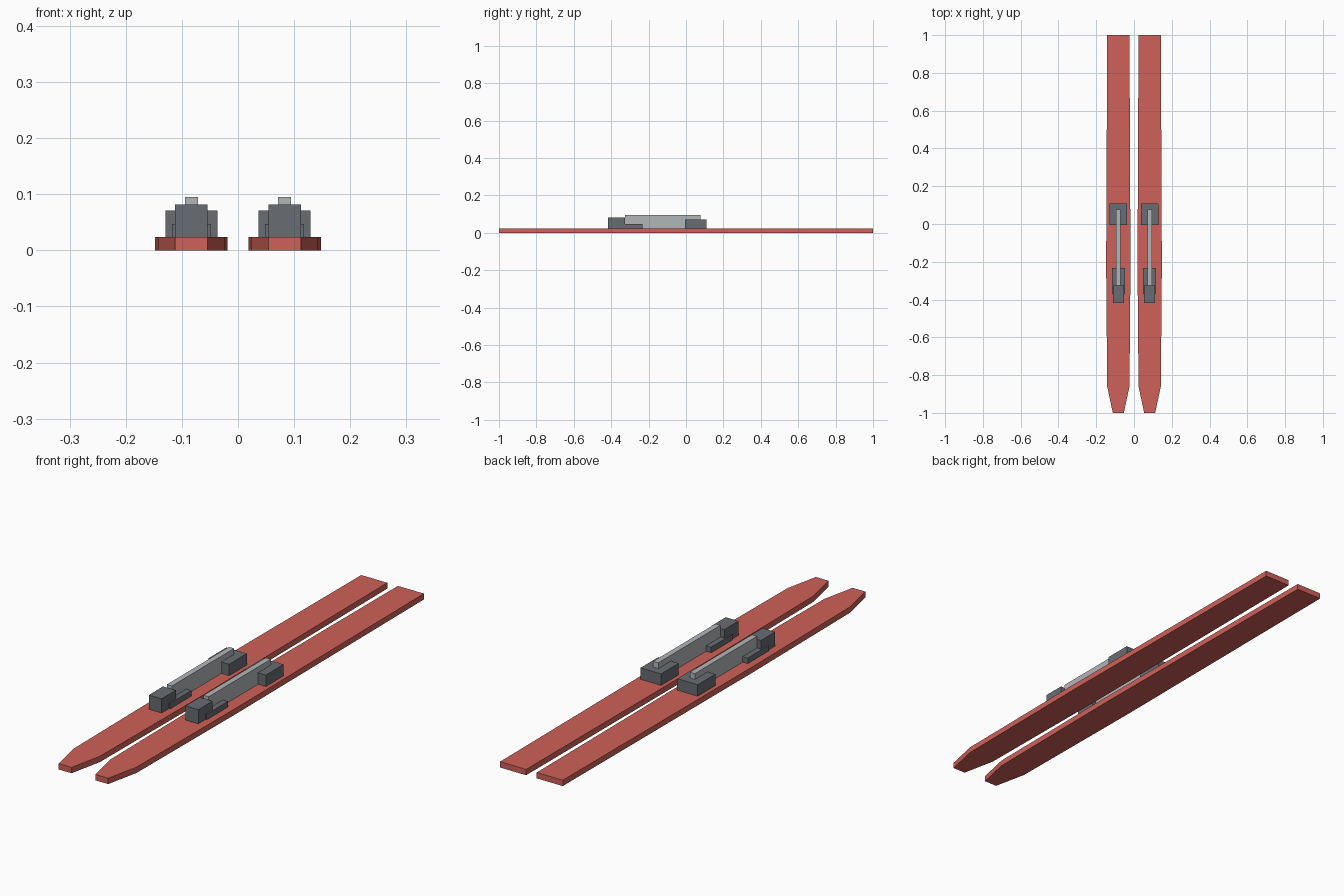
import bpy
import bmesh

default = bpy.data.objects.get("Cube")
if default:
    bpy.data.objects.remove(default, do_unlink=True)

CENTRE = 0.083   # sideways distance of each ski from the middle
DECK = 0.024     # ski thickness


def material(name, rgb):
    m = bpy.data.materials.new(name)
    m.use_nodes = True
    m.diffuse_color = (*rgb, 1)
    m.node_tree.nodes["Principled BSDF"].inputs["Base Color"].default_value = (*rgb, 1)
    return m


red = material("ski_red", (0.62, 0.12, 0.10))
dark = material("binding_dark_grey", (0.14, 0.15, 0.165))
light = material("rail_light_grey", (0.45, 0.47, 0.49))


def prism(name, outline, z0, z1, mat):
    """Extrude a plan outline upward from z0 to z1."""
    bm = bmesh.new()
    base = bm.faces.new([bm.verts.new((x, y, z0)) for x, y in outline])
    top = bmesh.ops.extrude_face_region(bm, geom=[base])
    verts = [g for g in top["geom"] if isinstance(g, bmesh.types.BMVert)]
    bmesh.ops.translate(bm, verts=verts, vec=(0, 0, z1 - z0))
    bmesh.ops.recalc_face_normals(bm, faces=bm.faces[:])
    mesh = bpy.data.meshes.new(name)
    bm.to_mesh(mesh)
    bm.free()
    mesh.materials.append(mat)
    obj = bpy.data.objects.new(name, mesh)
    bpy.context.collection.objects.link(obj)
    return obj


def symmetric(stations):
    """Plan outline from (half width, y) stations, mirrored sideways."""
    return [(w, y) for w, y in stations] + [(-w, y) for w, y in reversed(stations)]


def block(name, half, y0, y1, top, mat):
    return prism(name, symmetric([(half, y0), (half, y1)]), DECK, top, mat)


ski_plan = symmetric([(0.029, -1), (0.059, -0.86), (0.0645, -0.22), (0.059, 1)])

for side, sign in (("left", 1), ("right", -1)):
    parts = [
        # Ski board with narrowed tip and slight waist bulge
        prism(side + "_ski", ski_plan, 0, DECK, red),
        # Binding: toe stop, low toe plate, heel block and connecting rail
        block(side + "_toe_block", 0.029, -0.417, -0.325, 0.082, dark),
        block(side + "_toe_plate", 0.0345, -0.37, -0.232, 0.047, dark),
        block(side + "_heel_block", 0.0465, -0.005, 0.109, 0.071, dark),
        block(side + "_rail", 0.0115, -0.325, 0.077, 0.095, light),
    ]
    for part in parts:
        part.location.x = sign * CENTRE
